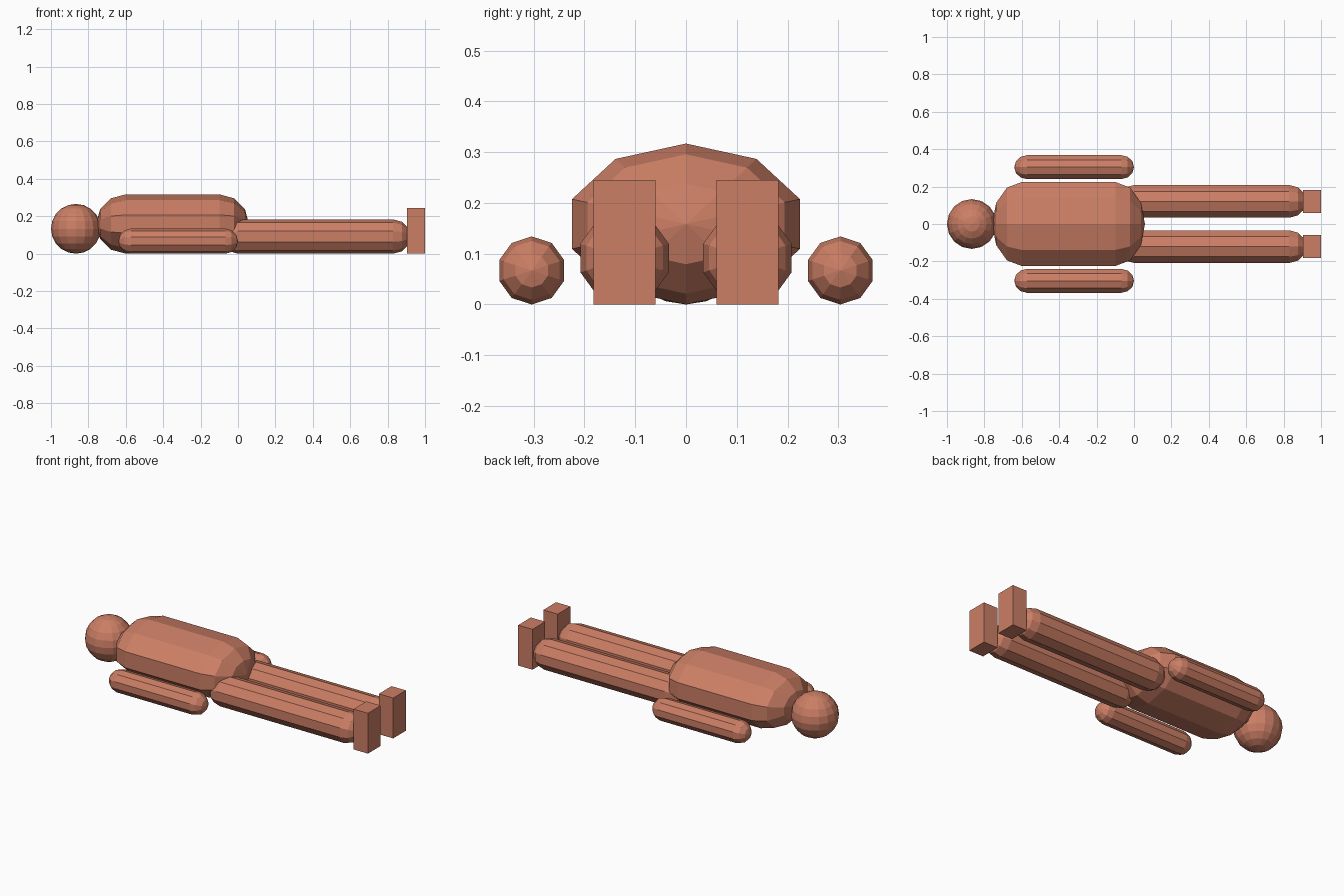
import bpy, bmesh
from math import sin, cos, pi

if "Cube" in bpy.data.objects:
    bpy.data.objects.remove(bpy.data.objects["Cube"])

skin = bpy.data.materials.new("terracotta")
skin.diffuse_color = (0.60, 0.21, 0.13, 1)
skin.use_nodes = True
skin.node_tree.nodes["Principled BSDF"].inputs["Base Color"].default_value = skin.diffuse_color


def add(name, bm):
    bmesh.ops.recalc_face_normals(bm, faces=bm.faces[:])
    mesh = bpy.data.meshes.new(name)
    bm.to_mesh(mesh)
    bm.free()
    mesh.materials.append(skin)
    ob = bpy.data.objects.new(name, mesh)
    bpy.context.collection.objects.link(ob)
    return ob


def capsule(name, x0, x1, y, r, wide=1.0, sides=10):
    """Ten-sided capsule lying along x on the ground; x0..x1 is the straight part."""
    bm = bmesh.new()
    rings = [(x0, -60), (x0, -30), (x0, 0), (x1, 0), (x1, 30), (x1, 60)]
    loops = []
    for x, deg in rings:
        a = deg * pi / 180
        loops.append([bm.verts.new((x + r * sin(a),
                                    y + wide * r * cos(a) * sin(2 * pi * i / sides),
                                    r + r * cos(a) * cos(2 * pi * i / sides)))
                      for i in range(sides)])
    start = bm.verts.new((x0 - r, y, r))
    end = bm.verts.new((x1 + r, y, r))
    for i in range(sides):
        j = (i + 1) % sides
        for a, b in zip(loops, loops[1:]):
            bm.faces.new((a[i], a[j], b[j], b[i]))
        bm.faces.new((start, loops[0][j], loops[0][i]))
        bm.faces.new((end, loops[-1][i], loops[-1][j]))
    return add(name, bm)


# Head
bm = bmesh.new()
bmesh.ops.create_uvsphere(bm, u_segments=16, v_segments=10, radius=0.133)
head = add("head", bm)
head.location = (-0.867, 0, 0.133)

# Torso, wider than it is tall
capsule("torso", -0.60, -0.10, 0, 0.1585, wide=1.49)

for side, s in (("left", 1), ("right", -1)):
    # Arms and legs
    capsule(side + "_arm", -0.573, -0.067, s * 0.304, 0.067)
    capsule(side + "_leg", 0.0, 0.83, s * 0.121, 0.0915)
    # Upright foot block
    bm = bmesh.new()
    bmesh.ops.create_cube(bm, size=1)
    bmesh.ops.scale(bm, vec=(0.096, 0.122, 0.245), verts=bm.verts[:])
    foot = add(side + "_foot", bm)
    foot.location = (0.952, s * 0.121, 0.1225)
